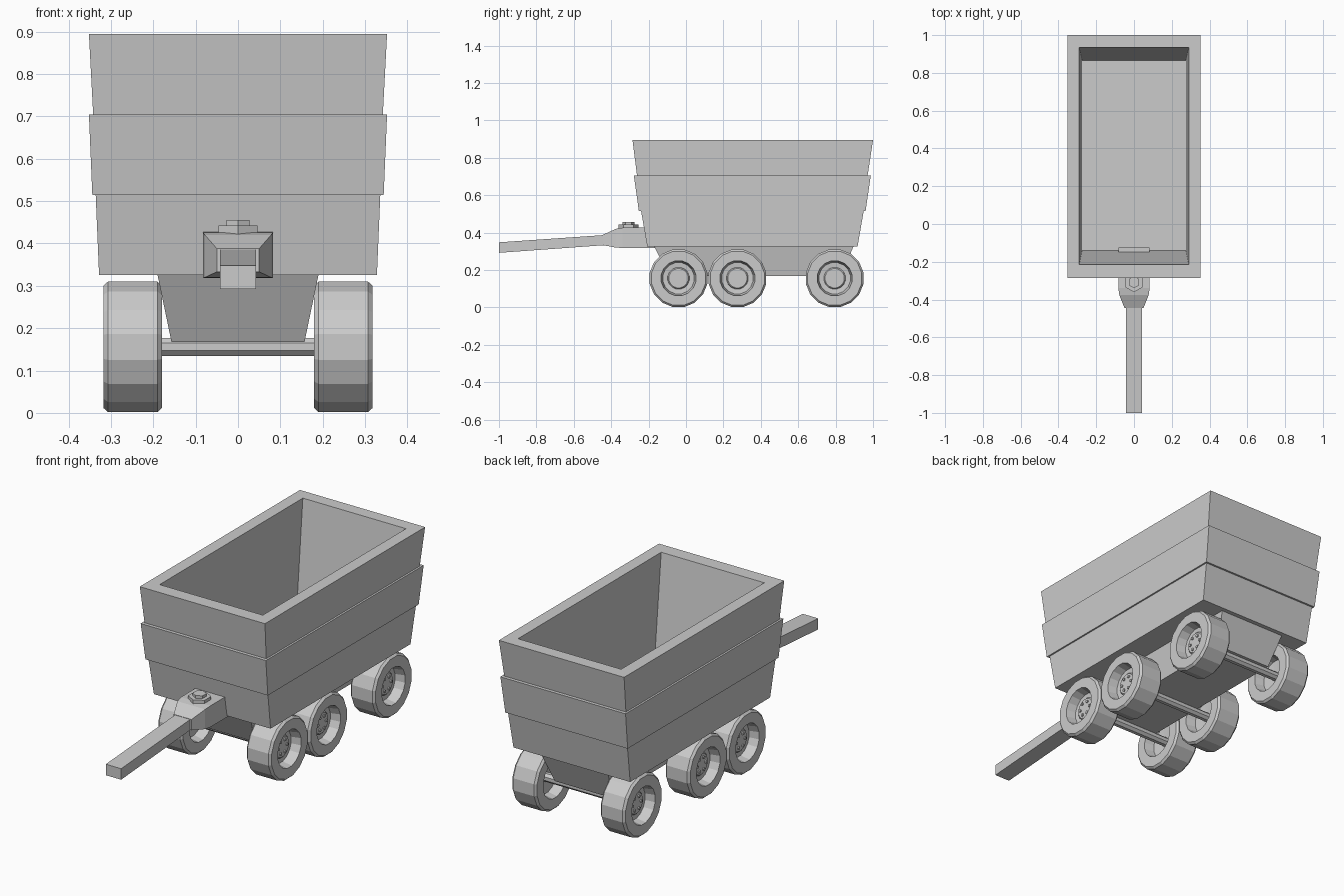
import bpy, bmesh
from math import sin, cos, pi

if "Cube" in bpy.data.objects:
    bpy.data.objects.remove(bpy.data.objects["Cube"])


def loft(name, rings):
    """Skin a list of equal-length point rings and cap both ends."""
    bm = bmesh.new()
    vs = [[bm.verts.new(p) for p in r] for r in rings]
    n = len(vs[0])
    for a, b in zip(vs, vs[1:]):
        for i in range(n):
            j = (i + 1) % n
            bm.faces.new((a[i], a[j], b[j], b[i]))
    bm.faces.new(vs[0])
    bm.faces.new(vs[-1])
    bmesh.ops.recalc_face_normals(bm, faces=bm.faces)
    me = bpy.data.meshes.new(name)
    bm.to_mesh(me)
    bm.free()
    ob = bpy.data.objects.new(name, me)
    bpy.context.collection.objects.link(ob)
    return ob


def rect_z(hx, y0, y1, z):
    return [(-hx, y0, z), (hx, y0, z), (hx, y1, z), (-hx, y1, z)]


def rect_y(hx, z0, z1, y):
    return [(-hx, y, z0), (hx, y, z0), (hx, y, z1), (-hx, y, z1)]


def lathe_x(name, profile, y, z, n, side=1):
    """Revolve (x, radius) profile about an axis parallel to x."""
    ang = [2 * pi * (i + 0.5) / n for i in range(n)]
    return loft(name, [[(side * x, y + r * cos(a), z + r * sin(a)) for a in ang]
                       for x, r in profile])


def hexagon(r, y, z):
    return [(r * sin(i * pi / 3), y + r * cos(i * pi / 3), z) for i in range(6)]


# Hopper: three stepped tiers outside, tapered well inside
loft("hopper", [rect_z(*r) for r in (
    (0.328, -0.207, 0.917, 0.325),
    (0.336, -0.240, 0.950, 0.515),
    (0.344, -0.252, 0.960, 0.515),
    (0.352, -0.279, 0.988, 0.705),
    (0.342, -0.262, 0.971, 0.705),
    (0.352, -0.286, 1.000, 0.895),
    (0.290, -0.215, 0.935, 0.895),
    (0.275, -0.140, 0.865, 0.37))])

# Tapered chassis under the hopper
loft("chassis", [rect_z(0.157, -0.09, 0.83, 0.167),
                 rect_z(0.190, -0.17, 0.895, 0.326)])

# Hitch block, tow bar and hex bolt
loft("hitch_block", [rect_y(0.050, 0.333, 0.388, -0.445),
                     rect_y(0.078, 0.320, 0.420, -0.375),
                     rect_y(0.083, 0.318, 0.426, -0.340),
                     rect_y(0.083, 0.318, 0.427, -0.125)])
loft("tow_bar", [rect_y(0.043, 0.292, 0.348, -1.0),
                 rect_y(0.043, 0.334, 0.388, -0.42)])
loft("bolt_washer", [hexagon(0.053, -0.308, z) for z in (0.42, 0.442)])
loft("bolt_head", [hexagon(0.032, -0.308, z) for z in (0.44, 0.456)])

# Wheels, hubs, lug nuts and axles
WZ = 0.156
tire = [(0.236, 0.03), (0.230, 0.085), (0.180, 0.095), (0.180, 0.147),
        (0.190, 0.157), (0.307, 0.157), (0.318, 0.147), (0.318, 0.095),
        (0.268, 0.085), (0.262, 0.03)]
hub = [(0.255, 0.060), (0.272, 0.058), (0.278, 0.052)]
for k, y in enumerate((-0.04, 0.275, 0.795)):
    lathe_x(f"axle_{k}", [(-0.25, 0.023), (0.25, 0.023)], y, WZ, 8)
    for s in (1, -1):
        tag = f"{k}_{'right' if s > 0 else 'left'}"
        lathe_x("wheel_" + tag, tire, y, WZ, 16, s)
        lathe_x("hub_" + tag, hub, y, WZ, 16, s)
        for i in range(6):
            a = i * pi / 3
            lathe_x(f"lug_nut_{tag}_{i}", [(0.27, 0.008), (0.284, 0.008)],
                    y + 0.035 * cos(a), WZ + 0.035 * sin(a), 6, s)
